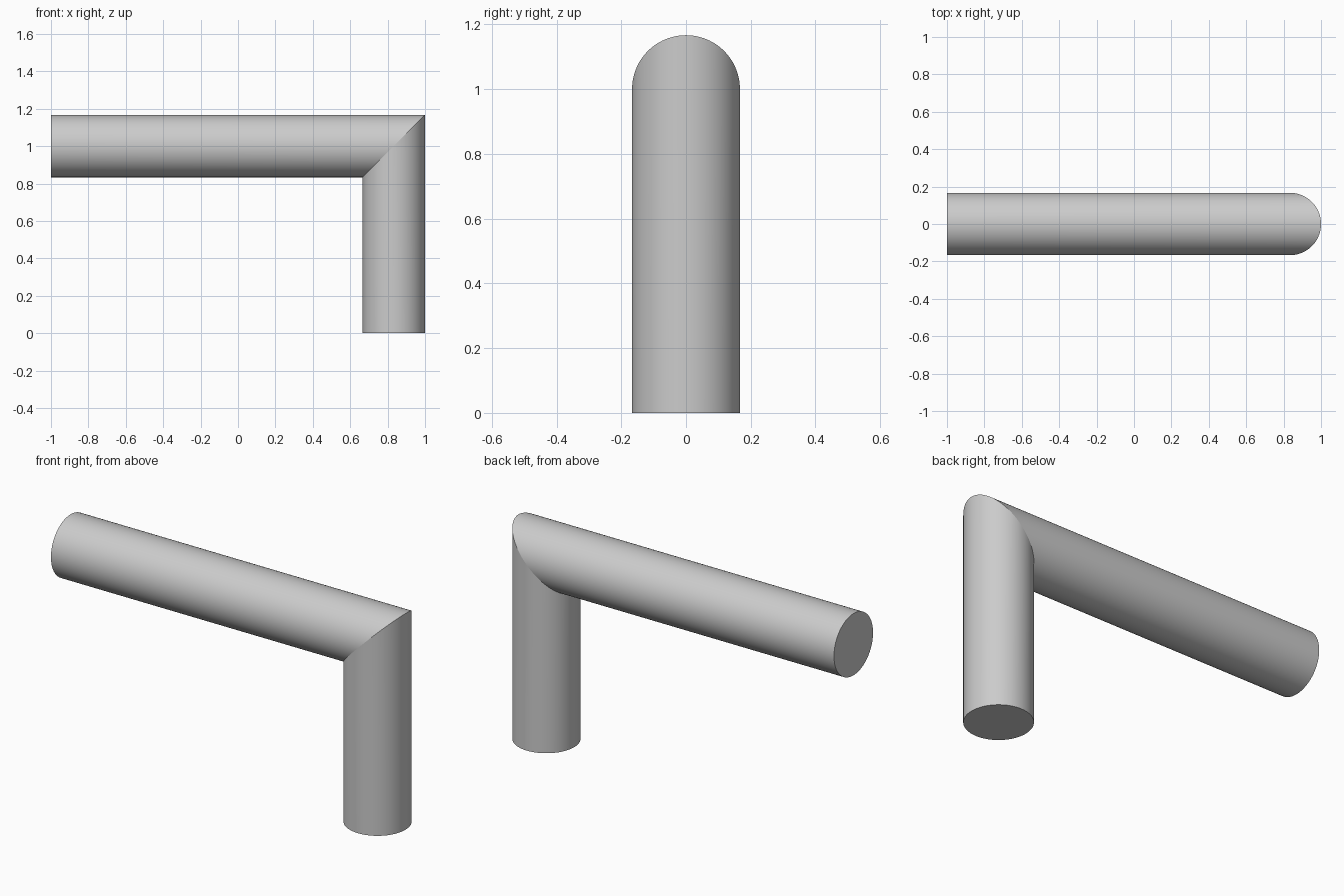
import bpy, bmesh
from math import sin, cos, tau

if "Cube" in bpy.data.objects:
    bpy.data.objects.remove(bpy.data.objects["Cube"])

R = 1 / 6          # pipe radius
SIDES = 96
AXIS_X = 1 - R     # centre line of the upright leg
AXIS_Z = 1.0       # centre line of the horizontal arm

bm = bmesh.new()


def ring(place):
    """Ring of vertices; place maps the outward in-plane offset u to (x, z)."""
    verts = []
    for i in range(SIDES):
        a = tau * i / SIDES
        x, z = place(R * cos(a))
        verts.append(bm.verts.new((x, R * sin(a), z)))
    return verts


# Arm end, mitred corner, leg foot
rings = [
    ring(lambda u: (-1, AXIS_Z + u)),
    ring(lambda u: (AXIS_X + u, AXIS_Z + u)),
    ring(lambda u: (AXIS_X + u, 0)),
]

# Pipe walls
for a, b in zip(rings, rings[1:]):
    for i in range(SIDES):
        j = (i + 1) % SIDES
        bm.faces.new((a[i], a[j], b[j], b[i])).smooth = True

# Flat end caps
bm.faces.new(rings[0])
bm.faces.new(rings[-1])

# Crisp edges at both ends and along the mitre
for r in rings:
    for i in range(SIDES):
        bm.edges.get((r[i], r[(i + 1) % SIDES])).smooth = False

bmesh.ops.recalc_face_normals(bm, faces=bm.faces)
mesh = bpy.data.meshes.new("mitred_pipe")
bm.to_mesh(mesh)
bm.free()
bpy.context.collection.objects.link(bpy.data.objects.new("mitred_pipe", mesh))
